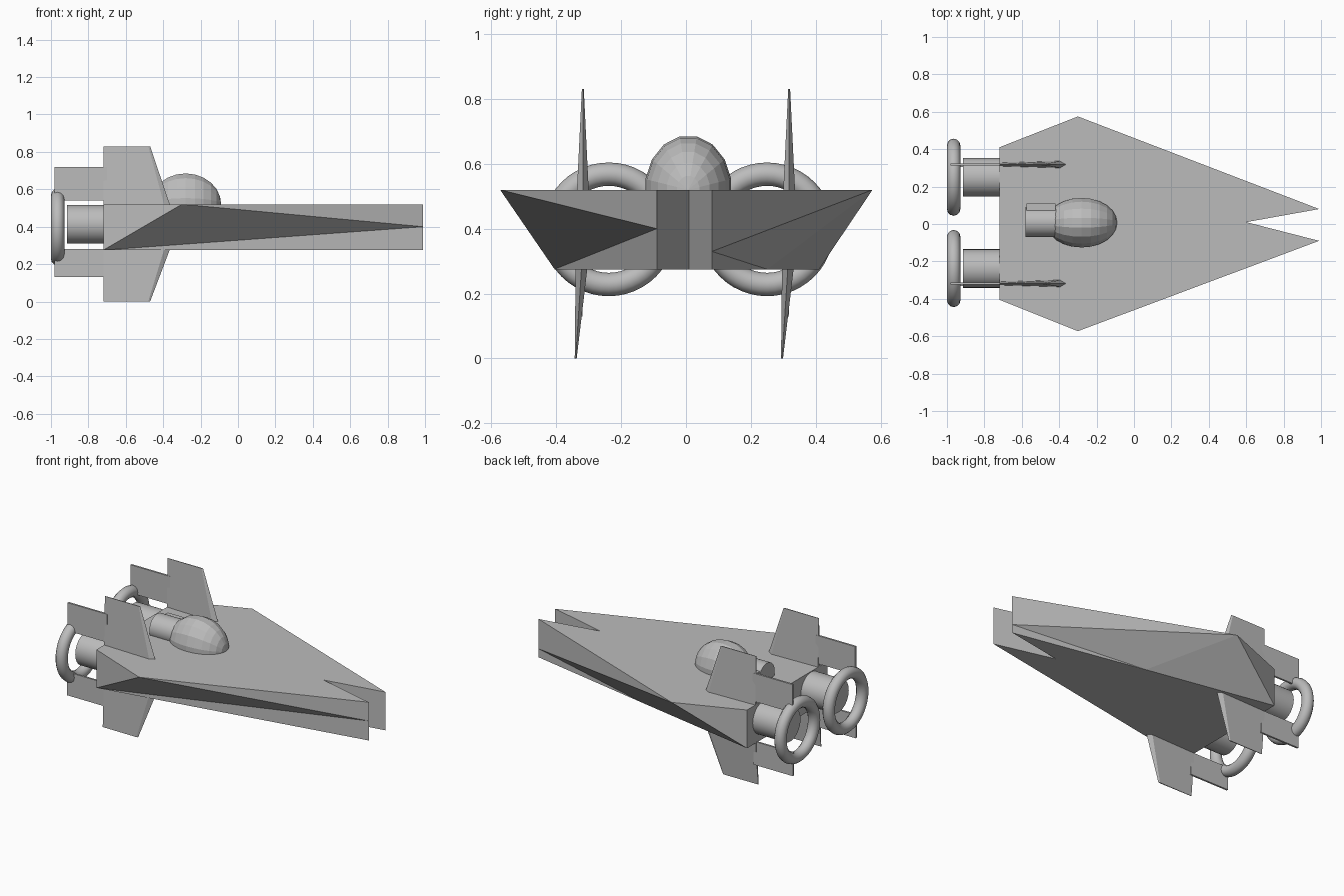
import bpy, bmesh, math
from mathutils import Matrix

if "Cube" in bpy.data.objects:
    bpy.data.objects.remove(bpy.data.objects["Cube"])

grey = bpy.data.materials.new("hull_grey")
grey.diffuse_color = (0.5, 0.5, 0.5, 1)
grey.use_nodes = True
grey.node_tree.nodes["Principled BSDF"].inputs["Base Color"].default_value = grey.diffuse_color


def finish(obj, name, smooth=False):
    obj.name = name
    obj.data.materials.append(grey)
    if smooth:
        bpy.ops.object.select_all(action='DESELECT')
        obj.select_set(True)
        bpy.context.view_layer.objects.active = obj
        bpy.ops.object.shade_smooth_by_angle(angle=math.radians(35))
    return obj


def mesh_part(name, verts, faces):
    bm = bmesh.new()
    vs = [bm.verts.new(v) for v in verts]
    for f in faces:
        bm.faces.new([vs[i] for i in f])
    bmesh.ops.recalc_face_normals(bm, faces=bm.faces)
    me = bpy.data.meshes.new(name)
    bm.to_mesh(me)
    bm.free()
    obj = bpy.data.objects.new(name, me)
    bpy.context.collection.objects.link(obj)
    return finish(obj, name)


def loft(name, sections):
    """Join equal-length closed sections, capping both ends."""
    n = len(sections[0])
    faces = [tuple(range(n)), tuple(range(n * (len(sections) - 1), n * len(sections)))]
    for k in range(len(sections) - 1):
        for i in range(n):
            j = (i + 1) % n
            faces.append((k * n + i, k * n + j, (k + 1) * n + j, (k + 1) * n + i))
    return mesh_part(name, [v for s in sections for v in s], faces)


def tube(name, x0, x1, y, z, r, sides=32):
    bpy.ops.mesh.primitive_cylinder_add(vertices=sides, radius=r, depth=x1 - x0,
                                        location=((x0 + x1) / 2, y, z),
                                        rotation=(0, math.pi / 2, 0))
    return finish(bpy.context.object, name, True)


def box(name, x0, x1, y0, y1, z0, z1):
    return loft(name, [[(x0, y0, z), (x1, y0, z), (x1, y1, z), (x0, y1, z)] for z in (z0, z1)])


# Hull: flat wedge with a forked nose and faceted flanks
TOP, BOT = 0.52, 0.275
points = {
    "rt-": (-0.72, -0.405, TOP), "w-": (-0.30, -0.573, TOP), "nt-": (0.99, -0.09, TOP),
    "ct": (0.60, 0.01, TOP),
    "nt+": (0.99, 0.08, TOP), "w+": (-0.30, 0.575, TOP), "rt+": (-0.72, 0.41, TOP),
    "rb-": (-0.72, -0.405, BOT), "nb-": (0.99, -0.09, BOT), "cb": (0.60, 0.01, BOT),
    "nb+": (0.99, 0.08, BOT), "m+": (0.12, 0.25, BOT), "rb+": (-0.72, 0.41, BOT),
    "nm-": (0.99, -0.09, 0.40), "nm+": (0.99, 0.08, 0.33),
}
panels = [
    "rt- w- nt- ct nt+ w+ rt+", "rb+ m+ nb+ cb nb- rb-", "rt- rt+ rb+ rb-",
    "rt- rb- w-", "rb- nm- w-", "nm- nt- w-", "rb- nb- nm-",
    "rt+ w+ rb+", "rb+ w+ m+", "m+ w+ nm+", "nm+ w+ nt+", "m+ nm+ nb+",
    "nt- nm- nb- cb ct", "nt+ nm+ nb+ cb ct",
]
keys = list(points)
mesh_part("hull", points.values(), [[keys.index(k) for k in p.split()] for p in panels])

# Canopy dome with a round housing and a small side box behind it
bpy.ops.mesh.primitive_uv_sphere_add(segments=16, ring_count=12, radius=1)
canopy = bpy.context.object
canopy.data.transform(Matrix.Translation((-0.28, 0.007, 0.52))
                      @ Matrix.Diagonal((0.19, 0.135, 0.168, 1))
                      @ Matrix.Rotation(math.pi / 2, 4, 'Y')
                      @ Matrix.Rotation(math.pi / 16, 4, 'Z'))
finish(canopy, "canopy")
tube("canopy_housing", -0.58, -0.40, 0.01, 0.55, 0.08)
box("canopy_side_box", -0.575, -0.42, 0.07, 0.11, 0.50, 0.60)


def fin_section(z, y, back, shoulder, front, half):
    return [(back, y - half * 0.5, z), (shoulder, y - half, z), (front, y, z),
            (shoulder, y + half, z), (back, y + half * 0.5, z)]


for side, y in (("left", 0.318), ("right", -0.318)):
    # Tapered fins above and below the hull
    loft(side + "_upper_fin", [fin_section(0.50, y, -0.72, -0.39, -0.358, 0.019),
                               fin_section(0.83, y, -0.72, -0.48, -0.47, 0.003)])
    loft(side + "_lower_fin", [fin_section(0.0, y - 0.022, -0.72, -0.48, -0.47, 0.003),
                               fin_section(0.295, y - 0.003, -0.72, -0.39, -0.358, 0.019)])
    # Thin plates trailing from the fins
    box(side + "_upper_plate", -0.98, -0.70, y - 0.006, y + 0.006, 0.54, 0.72)
    box(side + "_lower_plate", -0.98, -0.70, y - 0.013, y - 0.001, 0.13, 0.28)

# Engines with a ring behind each
for side, y in (("left", 0.25), ("right", -0.238)):
    tube(side + "_engine", -0.915, -0.66, y, 0.413, 0.103)
    bpy.ops.mesh.primitive_torus_add(major_segments=48, minor_segments=12,
                                     major_radius=0.17, minor_radius=0.036,
                                     location=(-0.964, y, 0.398),
                                     rotation=(0, math.pi / 2, 0))
    finish(bpy.context.object, side + "_engine_ring", True)
